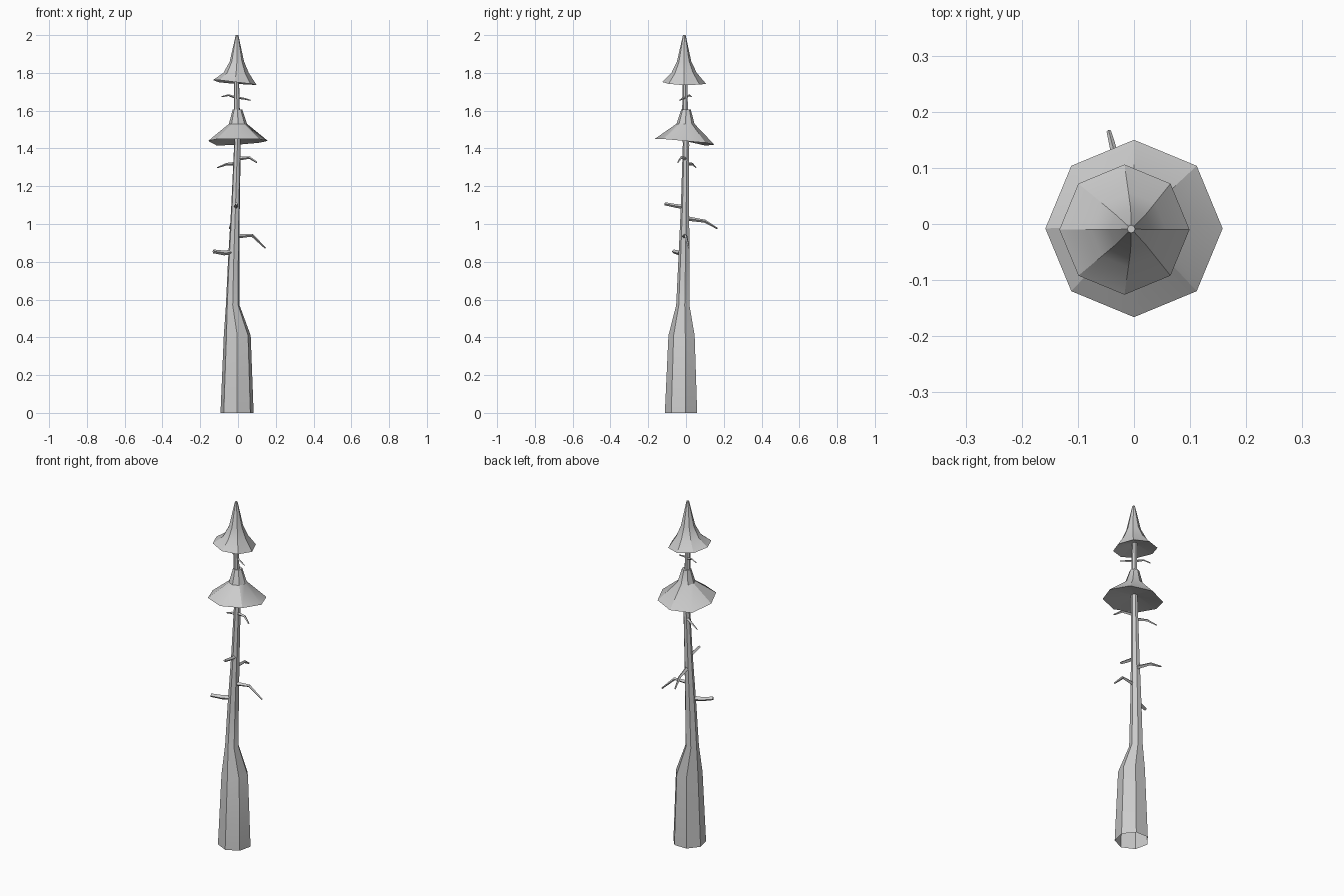
import bpy, bmesh, math
from mathutils import Vector


def finish(name, bm, angle):
    bmesh.ops.recalc_face_normals(bm, faces=bm.faces)
    me = bpy.data.meshes.new(name)
    bm.to_mesh(me)
    bm.free()
    ob = bpy.data.objects.new(name, me)
    bpy.context.collection.objects.link(ob)
    bpy.ops.object.select_all(action='DESELECT')
    ob.select_set(True)
    bpy.context.view_layer.objects.active = ob
    bpy.ops.object.shade_smooth_by_angle(angle=math.radians(angle))
    return ob


def loft(name, rings, cap_start=False, cap_end=True, angle=30):
    """Skin a list of equally long point rings."""
    bm = bmesh.new()
    vs = [[bm.verts.new(p) for p in ring] for ring in rings]
    n = len(vs[0])
    for a, b in zip(vs, vs[1:]):
        for i in range(n):
            j = (i + 1) % n
            bm.faces.new((a[i], a[j], b[j], b[i]))
    if cap_start:
        bm.faces.new(vs[0])
    if cap_end:
        bm.faces.new(vs[-1])
    return finish(name, bm, angle)


def ring(cx, cy, z, r, n, start=0.0, lift=None):
    pts = []
    for i in range(n):
        a = start + math.tau * i / n
        pts.append((cx + r * math.cos(a), cy + r * math.sin(a), z + (lift[i] if lift else 0)))
    return pts


# Trunk: seven sides, thick foot, open underneath (cx, cy, z, radius)
trunk = [(-0.005, -0.022, 0, 0.09), (-0.004, -0.02, 0.41, 0.073),
         (-0.028, -0.015, 0.57, 0.037), (-0.023, -0.01, 0.8, 0.031),
         (-0.013, -0.004, 1.1, 0.023), (-0.003, 0.001, 1.42, 0.018),
         (-0.006, -0.004, 1.6, 0.016), (-0.008, -0.006, 1.8, 0.013)]
loft("trunk", [ring(*t, 7, -math.pi / 2) for t in trunk])

# Foliage skirts: eight sides, uneven rims, underside rising to the trunk
low_rim = [0, -0.01, -0.02, -0.025, 0, 0.01, 0.01, 0.01]
loft("lower_foliage", [
    ring(-0.003, 0, 1.46, 0.015, 8),
    ring(0, -0.008, 1.44, 0.158, 8, 0, low_rim),
    ring(0, -0.003, 1.53, 0.048, 8),
    ring(-0.003, 0, 1.607, 0.025, 8)])

top_rim = [-0.015, -0.012, -0.008, 0, 0.012, 0.012, 0.002, -0.008]
loft("upper_foliage", [
    ring(-0.008, -0.005, 1.775, 0.012, 8),
    ring(-0.017, -0.01, 1.75, 0.116, 8, 0, top_rim),
    ring(-0.01, -0.01, 1.80, 0.067, 8),
    ring(-0.006, -0.01, 1.86, 0.038, 8),
    ring(-0.005, -0.009, 2.0, 0.007, 8)])


# Branches: tapered four-sided twigs along short bent paths
def branch(name, pts, r0, r1):
    pts = [Vector(p) for p in pts]
    rings = []
    for i, p in enumerate(pts):
        d = (pts[min(i + 1, len(pts) - 1)] - pts[max(i - 1, 0)]).normalized()
        side = d.cross(Vector((0, 0, 1))).normalized()
        up = side.cross(d)
        r = r0 + (r1 - r0) * i / (len(pts) - 1)
        rings.append([p + side * r, p + up * r, p - side * r, p - up * r])
    loft(name, rings, True)


branches = [
    ([(-0.02, -0.01, 0.85), (-0.075, -0.038, 0.847), (-0.13, -0.066, 0.855)], 0.015, 0.010),
    ([(-0.01, -0.012, 0.935), (0.075, -0.002, 0.94), (0.145, 0.016, 0.872)], 0.012, 0.004),
    ([(-0.012, 0, 1.09), (-0.009, -0.05, 1.095), (-0.007, -0.113, 1.107)], 0.012, 0.008),
    ([(-0.012, 0, 1.03), (-0.028, 0.10, 1.015), (-0.045, 0.166, 0.976)], 0.012, 0.004),
    ([(-0.005, 0, 1.32), (-0.06, 0.035, 1.317), (-0.11, 0.053, 1.298)], 0.010, 0.003),
    ([(-0.005, 0, 1.345), (0.06, -0.025, 1.352), (0.1, -0.043, 1.326)], 0.010, 0.004),
    ([(-0.008, 0, 1.668), (-0.05, 0.018, 1.682), (-0.087, 0.028, 1.674)], 0.007, 0.003),
    ([(-0.008, 0, 1.67), (0.03, -0.02, 1.664), (0.066, -0.033, 1.655)], 0.007, 0.003),
]
for i, (path, r0, r1) in enumerate(branches, 1):
    branch(f"branch_{i}", path, r0, r1)
